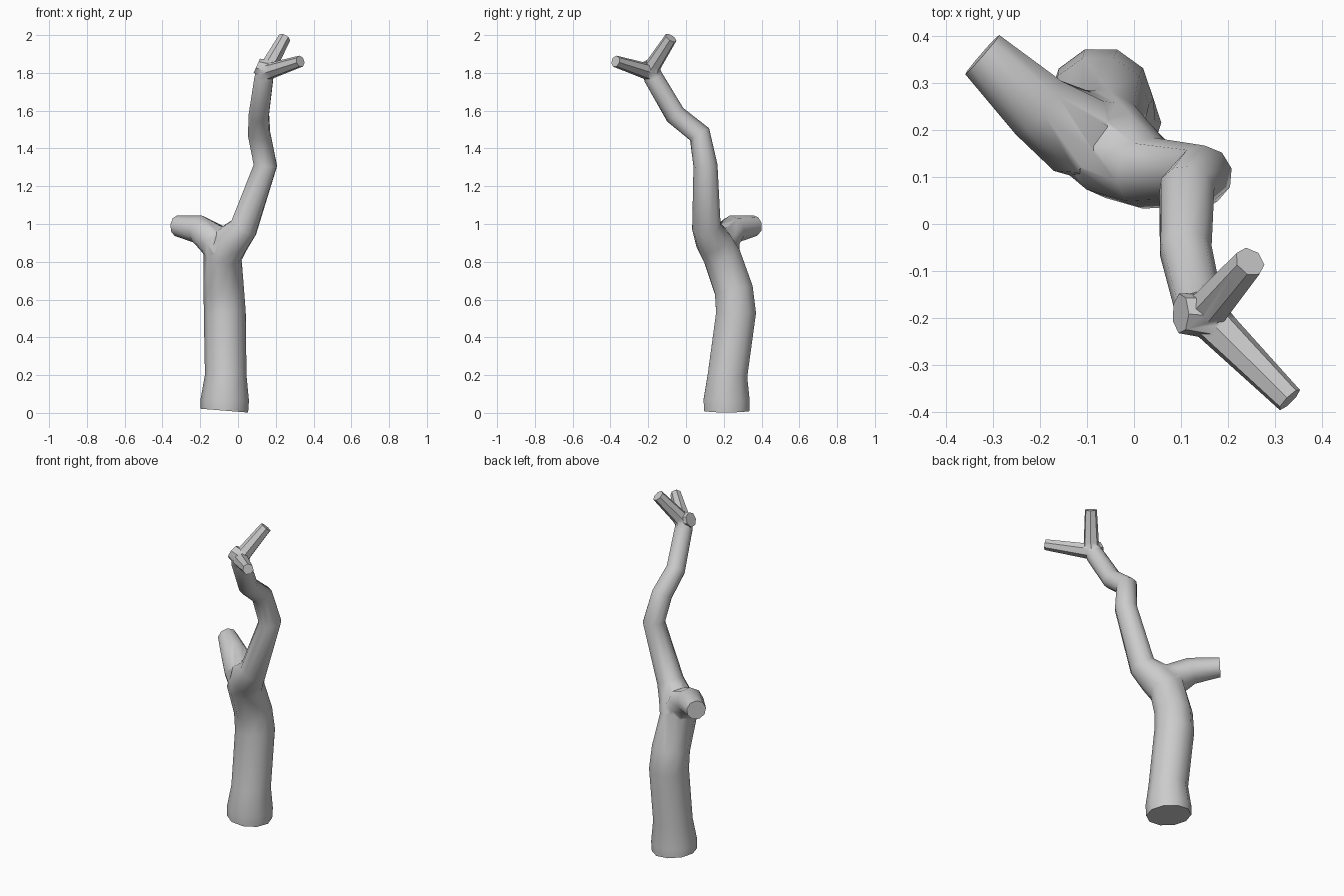
import bpy, bmesh, math
from mathutils import Vector

if "Cube" in bpy.data.objects:
    bpy.data.objects.remove(bpy.data.objects["Cube"])


def tube(name, nodes, sides, start=None, end=None):
    """Closed tube through (x, y, z, radius) nodes, mitred at the bends."""
    pts = [Vector(n[:3]) for n in nodes]
    bm = bmesh.new()
    rings = []
    ref = None
    last = len(pts) - 1
    for i, p in enumerate(pts):
        a = (p - pts[i - 1]).normalized() if i else (pts[1] - p).normalized()
        b = (pts[i + 1] - p).normalized() if i < last else a
        t = (a + b).normalized()
        if i == 0 and start:
            t = Vector(start).normalized()
        if i == last and end:
            t = Vector(end).normalized()
        if ref is None:
            ref = Vector((1, 0, 0)) if abs(t.x) < 0.8 else Vector((0, 0, 1))
        u = (ref - t * ref.dot(t)).normalized()
        v = t.cross(u)
        ref = u
        r = nodes[i][3]
        rings.append([bm.verts.new(p + r * (u * math.cos(k * math.tau / sides)
                                            + v * math.sin(k * math.tau / sides)))
                      for k in range(sides)])
    for lo, hi in zip(rings, rings[1:]):
        for k in range(sides):
            j = (k + 1) % sides
            bm.faces.new((lo[k], lo[j], hi[j], hi[k]))
    bm.faces.new(rings[0][::-1])
    bm.faces.new(rings[-1])
    bmesh.ops.recalc_face_normals(bm, faces=bm.faces)
    me = bpy.data.meshes.new(name)
    bm.to_mesh(me)
    bm.free()
    ob = bpy.data.objects.new(name, me)
    bpy.context.collection.objects.link(ob)
    return ob


# Main trunk, from the flared foot to the upper fork
trunk = tube("trunk", [
    (-0.072, 0.215, 0.012, 0.126), (-0.07, 0.215, 0.07, 0.128),
    (-0.065, 0.22, 0.2, 0.11), (-0.07, 0.265, 0.53, 0.111),
    (-0.075, 0.253, 0.65, 0.107), (-0.082, 0.19, 0.83, 0.104),
    (-0.035, 0.145, 0.91, 0.098), (0.03, 0.108, 0.98, 0.077),
    (0.145, 0.103, 1.31, 0.064), (0.112, 0.072, 1.475, 0.060),
    (0.110, -0.057, 1.578, 0.056), (0.137, -0.172, 1.775, 0.052),
    (0.142, -0.185, 1.81, 0.047)], 10, start=(0.08, 0, 1))

# Lower side branch, sawn off at the back left
limbs = [tube("side_branch", [
    (-0.075, 0.185, 0.84, 0.098), (-0.125, 0.195, 0.915, 0.094),
    (-0.205, 0.25, 0.972, 0.076), (-0.322, 0.36, 0.99, 0.056)], 9,
    end=(-0.75, 0.65, 0.05))]

# Upper fork: two twigs and a short stub
limbs.append(tube("upper_twig", [
    (0.142, -0.195, 1.795, 0.05), (0.168, -0.17, 1.845, 0.043),
    (0.246, -0.08, 1.985, 0.034)], 7))
limbs.append(tube("front_twig", [
    (0.135, -0.175, 1.80, 0.048), (0.185, -0.228, 1.815, 0.042),
    (0.33, -0.373, 1.861, 0.031)], 7))
limbs.append(tube("stub", [
    (0.165, -0.195, 1.815, 0.05), (0.099, -0.19, 1.836, 0.043)], 7,
    end=(-0.9, 0, 0.4)))

# Fuse the limbs into the trunk
for limb in limbs:
    mod = trunk.modifiers.new("fuse", 'BOOLEAN')
    mod.operation = 'UNION'
    mod.solver = 'EXACT'
    mod.object = limb
bpy.context.view_layer.update()
fused = bpy.data.meshes.new_from_object(
    trunk.evaluated_get(bpy.context.evaluated_depsgraph_get()))
trunk.modifiers.clear()
trunk.data = fused
for limb in limbs:
    bpy.data.objects.remove(limb)

bpy.context.view_layer.objects.active = trunk
trunk.select_set(True)
bpy.ops.object.shade_smooth_by_angle(angle=math.radians(50))
